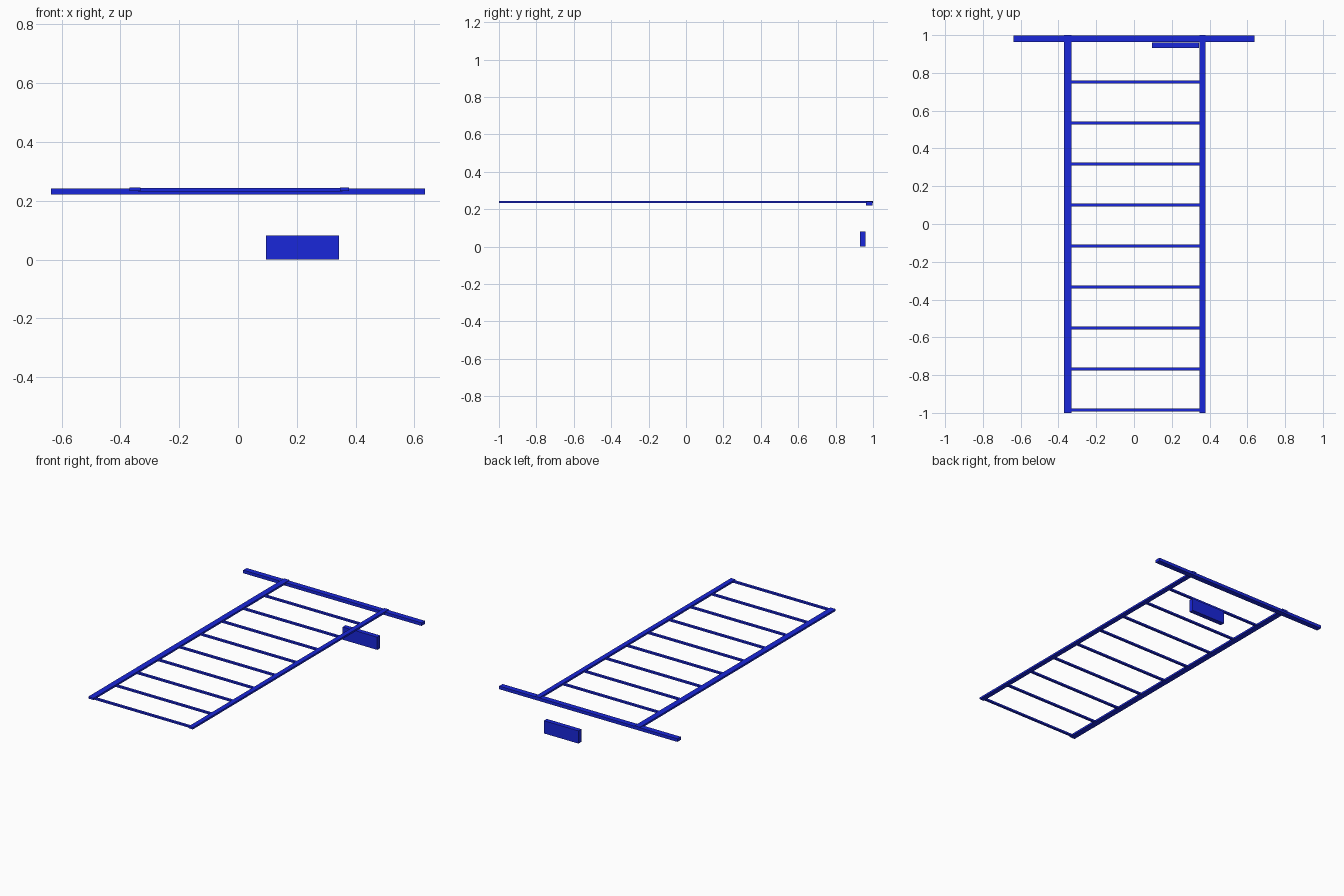
import bpy

if "Cube" in bpy.data.objects:
    bpy.data.objects.remove(bpy.data.objects["Cube"])

blue = bpy.data.materials.new("blue_paint")
blue.diffuse_color = (0.01, 0.02, 0.7, 1)
blue.use_nodes = True
blue.node_tree.nodes["Principled BSDF"].inputs["Base Color"].default_value = blue.diffuse_color


def box(name, x, y, z):
    """Box from (min, max) ranges on each axis."""
    bpy.ops.mesh.primitive_cube_add(size=1, location=[(a + b) / 2 for a, b in (x, y, z)])
    ob = bpy.context.object
    ob.name = name
    ob.scale = [b - a for a, b in (x, y, z)]
    bpy.ops.object.transform_apply(location=False, rotation=False, scale=True)
    ob.data.materials.append(blue)
    return ob


# Long side rails
box("left_rail", (-0.37, -0.332), (-1, 1), (0.233, 0.245))
box("right_rail", (0.347, 0.378), (-1, 1), (0.233, 0.245))

# Evenly spaced rungs between the rails
for i in range(9):
    y = -0.984 + i * 0.217
    box(f"rung_{i + 1}", (-0.34, 0.355), (y - 0.008, y + 0.008), (0.232, 0.243))

# Wide bar across the back end
box("cross_bar", (-0.637, 0.637), (0.963, 0.998), (0.221, 0.241))

# Separate block on the floor below the bar
box("lower_block", (0.096, 0.343), (0.931, 0.961), (0, 0.082))
